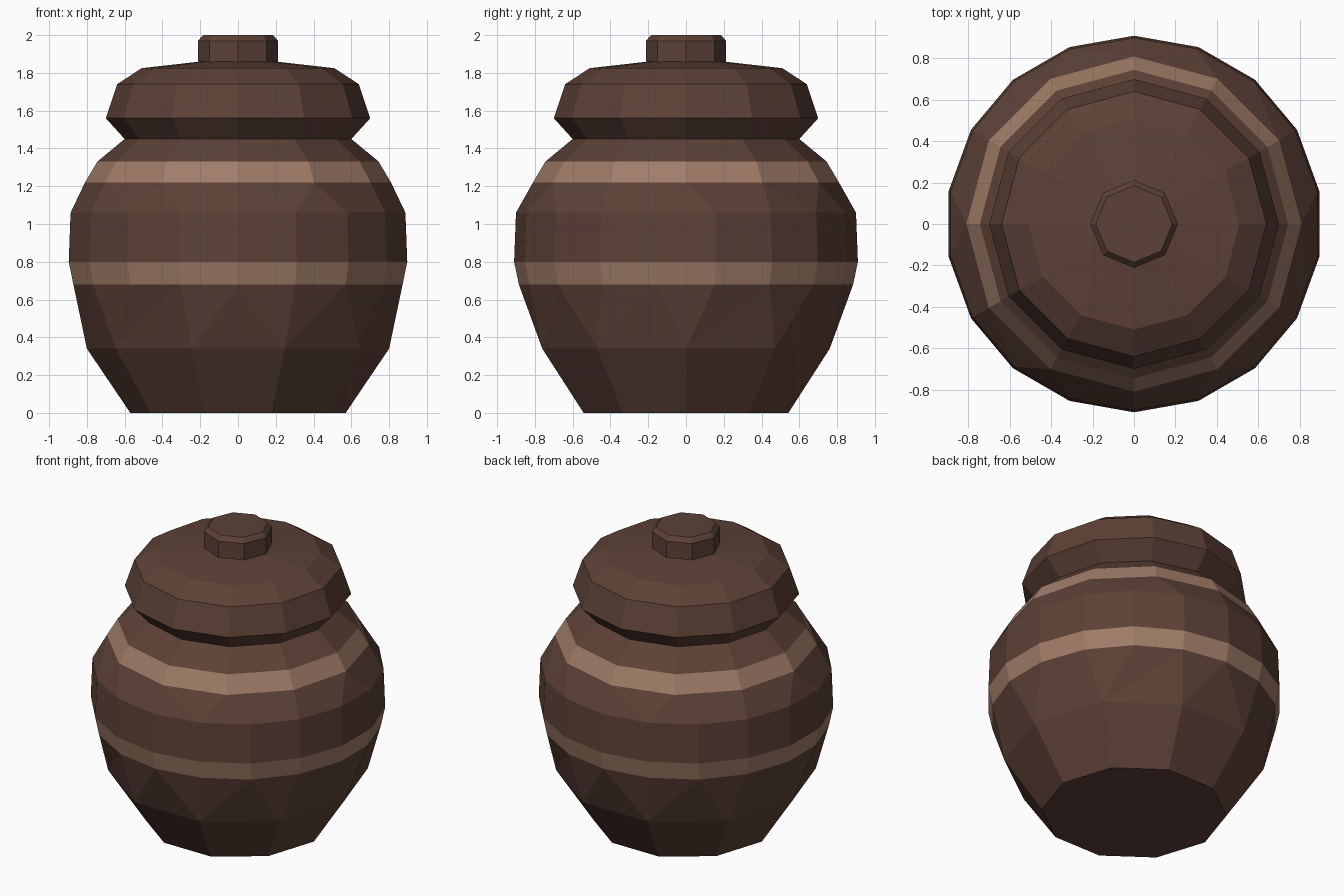
import bpy, bmesh, math

if "Cube" in bpy.data.objects:
    bpy.data.objects.remove(bpy.data.objects["Cube"])


def material(name, rgb):
    m = bpy.data.materials.new(name)
    m.diffuse_color = (*rgb, 1.0)
    m.use_nodes = True
    m.node_tree.nodes["Principled BSDF"].inputs["Base Color"].default_value = m.diffuse_color
    return m


BROWN = material("dark_brown_clay", (0.109, 0.053, 0.038))
TAN = material("tan_glaze", (0.352, 0.202, 0.138))


def loft(name, rings, bands=(), cap_bottom=False, cap_top=False):
    """rings: (z, radius, sides, first angle in degrees); neighbours may differ in sides."""
    bm = bmesh.new()
    loops = []
    for z, r, n, start in rings:
        loop = []
        for k in range(n):
            a = math.radians(start + 360 * k / n)
            loop.append((start + 360 * k / n,
                         bm.verts.new((r * math.cos(a), r * math.sin(a), z))))
        loop.append((start + 360, loop[0][1]))
        loops.append(loop)

    # Zip each pair of rings together by angle
    for idx, (lo, hi) in enumerate(zip(loops, loops[1:])):
        i = j = 0
        while i < len(lo) - 1 or j < len(hi) - 1:
            next_lo = lo[i + 1][0] if i < len(lo) - 1 else 1e9
            next_hi = hi[j + 1][0] if j < len(hi) - 1 else 1e9
            a, b = lo[i][1], hi[j][1]
            if abs(next_lo - next_hi) < 0.01:
                i, j = i + 1, j + 1
                f = bm.faces.new((a, lo[i][1], hi[j][1], b))
            elif next_lo < next_hi:
                i += 1
                f = bm.faces.new((a, lo[i][1], b))
            else:
                j += 1
                f = bm.faces.new((a, hi[j][1], b))
            f.material_index = 1 if idx in bands else 0

    if cap_bottom:
        bm.faces.new([v for _, v in reversed(loops[0][:-1])])
    if cap_top:
        bm.faces.new([v for _, v in loops[-1][:-1]])
    bmesh.ops.recalc_face_normals(bm, faces=bm.faces[:])
    mesh = bpy.data.meshes.new(name)
    bm.to_mesh(mesh)
    bm.free()
    mesh.materials.append(BROWN)
    mesh.materials.append(TAN)
    ob = bpy.data.objects.new(name, mesh)
    bpy.context.collection.objects.link(ob)
    return ob


# Pot body with two painted bands
loft("pot_body", [
    (0.00, 0.57, 10, 0),
    (0.34, 0.80, 10, 0),
    (0.68, 0.885, 18, 10),
    (0.80, 0.91, 18, 10),
    (1.06, 0.90, 18, 10),
    (1.22, 0.81, 12, 0),
    (1.33, 0.745, 12, 0),
    (1.45, 0.60, 12, 0),
], bands=(2, 5), cap_bottom=True)

# Overhanging lid
loft("lid", [
    (1.45, 0.60, 12, 0),
    (1.56, 0.70, 12, 0),
    (1.74, 0.64, 12, 0),
    (1.825, 0.51, 12, 0),
    (1.86, 0.20, 12, 0),
], cap_top=True)

# Octagonal knob
loft("lid_knob", [
    (1.84, 0.212, 8, 0),
    (1.97, 0.212, 8, 0),
    (2.00, 0.185, 8, 0),
], cap_bottom=True, cap_top=True)
